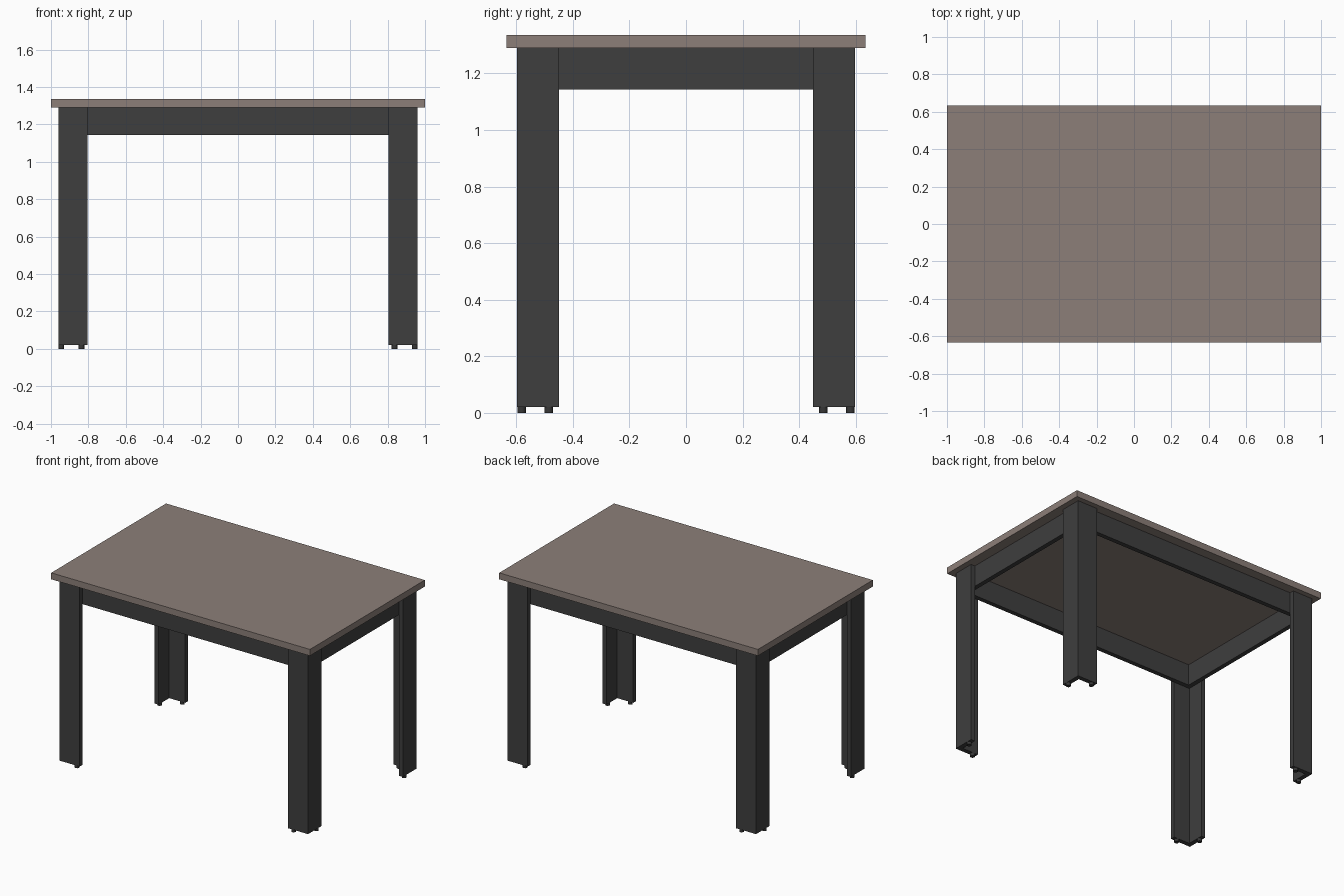
import bpy, bmesh
from mathutils import Matrix, Vector

if "Cube" in bpy.data.objects:
    bpy.data.objects.remove(bpy.data.objects["Cube"])


def material(name, rgb):
    m = bpy.data.materials.new(name)
    m.diffuse_color = (*rgb, 1)
    m.use_nodes = True
    m.node_tree.nodes["Principled BSDF"].inputs["Base Color"].default_value = m.diffuse_color
    return m


TOP = material("warm grey top", (0.262, 0.212, 0.190))
FRAME = material("charcoal frame", (0.049, 0.049, 0.049))
FOOT = material("dark feet", (0.038, 0.038, 0.038))


def finish(name, bm, mat):
    bmesh.ops.recalc_face_normals(bm, faces=bm.faces)
    me = bpy.data.meshes.new(name)
    bm.to_mesh(me)
    bm.free()
    me.materials.append(mat)
    ob = bpy.data.objects.new(name, me)
    bpy.context.collection.objects.link(ob)
    return ob


def box(name, a, b, mat):
    """Box between two opposite corners."""
    a, b = Vector(a), Vector(b)
    bm = bmesh.new()
    size = Vector([abs(v) for v in b - a])
    bmesh.ops.create_cube(bm, size=1, matrix=Matrix.Translation((a + b) / 2) @ Matrix.Diagonal((*size, 1)))
    return finish(name, bm, mat)


def foot(name, x, y):
    bm = bmesh.new()
    bmesh.ops.create_cone(bm, cap_ends=True, segments=16, radius1=0.015, radius2=0.015,
                          depth=0.02, matrix=Matrix.Translation((x, y, 0.01)))
    ob = finish(name, bm, FOOT)
    for p in ob.data.polygons:
        p.use_smooth = abs(p.normal.z) < 0.5
    ob.data.set_sharp_from_angle(angle=0.6)


# Tabletop
box("tabletop", (-1, -0.634, 1.29), (1, 0.634, 1.335), TOP)

X, Y, T = 0.96, 0.598, 0.031      # outer leg corner and board thickness
XI, YI = X - T, Y - T             # outer faces of the apron frame

# L-shaped legs of two boards, each board on one small foot
for sx, side in ((-1, "left"), (1, "right")):
    for sy, end in ((-1, "front"), (1, "back")):
        n = f"{end}_{side}_leg"
        box(n + "_side_board", (sx * X, sy * Y, 0.02), (sx * XI, sy * 0.448, 1.29), FRAME)
        box(n + "_face_board", (sx * XI, sy * Y, 0.02), (sx * 0.805, sy * YI, 1.29), FRAME)
        foot(n + "_side_foot", sx * 0.945, sy * 0.485)
        foot(n + "_face_foot", sx * 0.837, sy * 0.581)

# Apron frame set inside the leg boards
for s, end, side in ((-1, "front", "left"), (1, "back", "right")):
    box(end + "_apron", (-XI, s * YI, 1.143), (XI, s * (YI - T), 1.29), FRAME)
    box(side + "_apron", (s * XI, -YI + T, 1.143), (s * (XI - T), YI - T, 1.29), FRAME)
